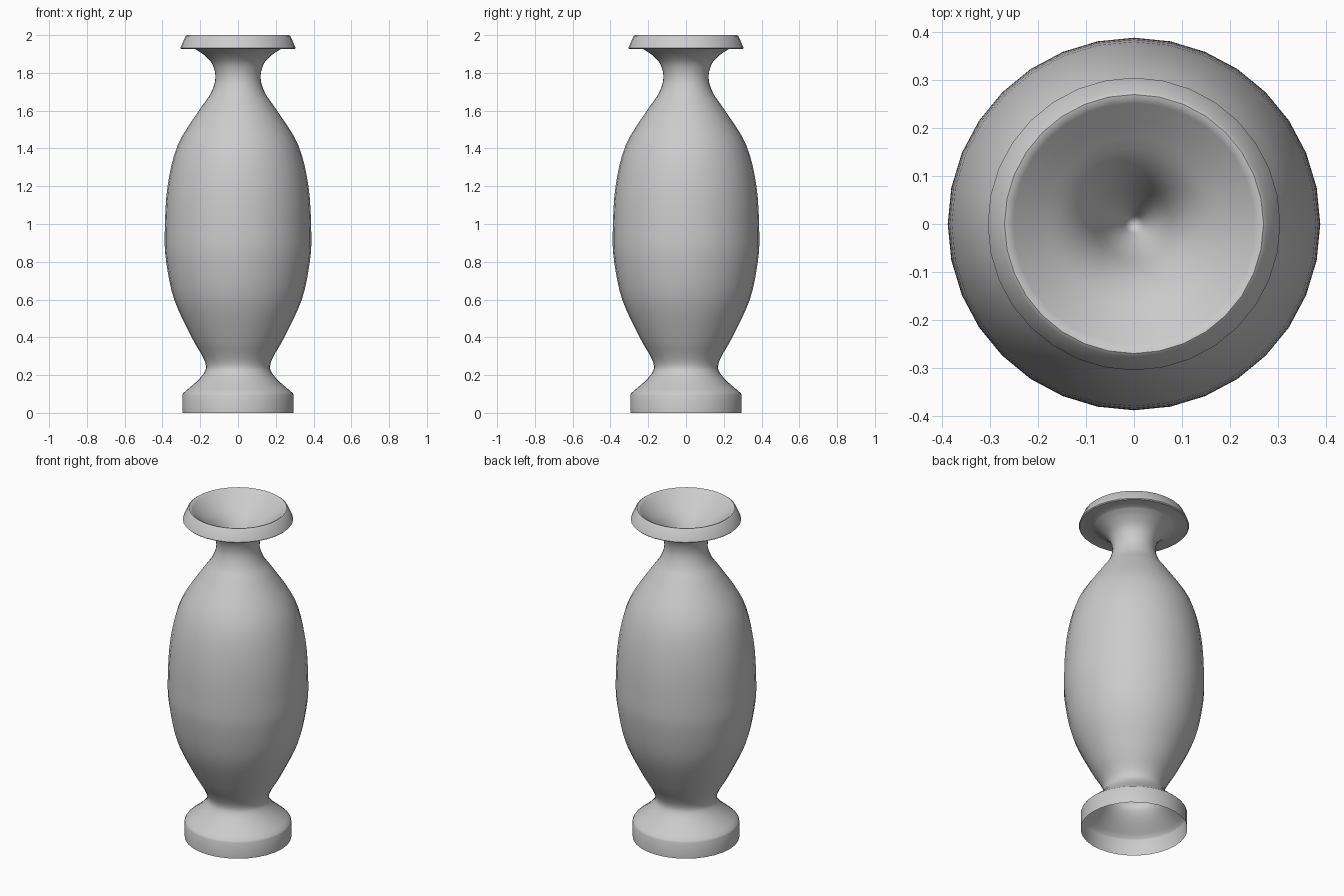
import bpy, bmesh, math
from mathutils import Vector

if "Cube" in bpy.data.objects:
    bpy.data.objects.remove(bpy.data.objects["Cube"])

SIDES = 32


def smooth_curve(points, steps=4):
    """Catmull-Rom through (radius, height) points."""
    p = [Vector(q) for q in points]
    p = [2 * p[0] - p[1]] + p + [2 * p[-1] - p[-2]]
    out = []
    for i in range(1, len(p) - 2):
        a, b, c, d = p[i - 1:i + 3]
        for s in range(steps):
            t = s / steps
            out.append(0.5 * (2 * b + (c - a) * t + (2 * a - 5 * b + 4 * c - d) * t * t
                              + (3 * b - a - 3 * c + d) * t ** 3))
    return out + [p[-2]]


def lathe(name, profile):
    bm = bmesh.new()
    vs = [bm.verts.new((r, 0, z)) for r, z in profile]
    es = [bm.edges.new(pair) for pair in zip(vs, vs[1:])]
    bmesh.ops.spin(bm, geom=vs + es, cent=(0, 0, 0), axis=(0, 0, 1),
                   angle=math.tau, steps=SIDES, use_duplicate=False)
    bmesh.ops.remove_doubles(bm, verts=bm.verts, dist=0.0005)
    bmesh.ops.recalc_face_normals(bm, faces=bm.faces)
    # Outer wall faces away from the axis
    wall = max(bm.faces, key=lambda f: f.calc_center_median().xy.length)
    if wall.normal.dot(wall.calc_center_median()) < 0:
        bmesh.ops.reverse_faces(bm, faces=bm.faces)
    mesh = bpy.data.meshes.new(name)
    bm.to_mesh(mesh)
    bm.free()
    ob = bpy.data.objects.new(name, mesh)
    bpy.context.collection.objects.link(ob)
    bpy.ops.object.select_all(action='DESELECT')
    ob.select_set(True)
    bpy.context.view_layer.objects.active = ob
    bpy.ops.object.shade_smooth_by_angle(angle=math.radians(40))
    return ob


# Hollow foot, open underneath
foot = [(0.295, 0.0), (0.295, 0.095)]
# Foot shoulder, waist, belly, neck and flare
body = smooth_curve([(0.29, 0.105), (0.215, 0.17), (0.178, 0.215), (0.17, 0.25),
                     (0.188, 0.30), (0.245, 0.40), (0.338, 0.60), (0.38, 0.80),
                     (0.388, 0.95), (0.373, 1.20), (0.318, 1.42), (0.20, 1.61),
                     (0.145, 1.69), (0.12, 1.77), (0.135, 1.845), (0.18, 1.895),
                     (0.228, 1.927)])
# Slanted lip
lip = [(0.30, 1.927), (0.305, 1.932), (0.278, 1.994), (0.27, 2.0), (0.261, 1.998)]
# Funnel mouth closing to a point inside the neck
funnel = smooth_curve([(0.252, 1.99), (0.20, 1.945), (0.14, 1.893), (0.095, 1.83),
                       (0.055, 1.735), (0.0, 1.63)], 3)

lathe("vase", foot + body + lip + funnel)
